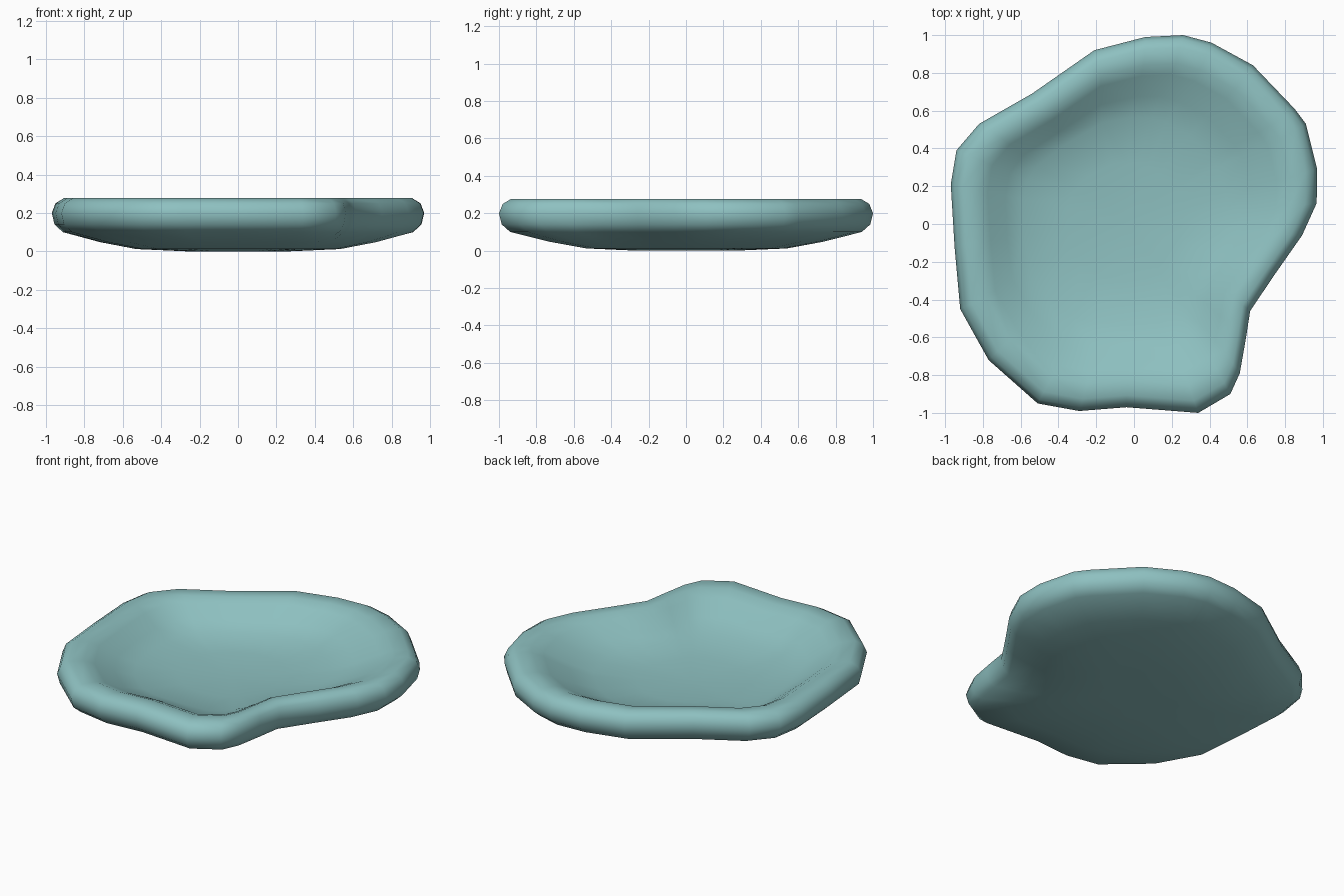
import bpy, bmesh, math

if "Cube" in bpy.data.objects:
    bpy.data.objects.remove(bpy.data.objects["Cube"])

# irregular outline of the dish, seen from above
OUTLINE = [(0.06, 0.99), (0.26, 1.0), (0.41, 0.96), (0.63, 0.84), (0.85, 0.61),
           (0.91, 0.53), (0.97, 0.29), (0.967, 0.11), (0.89, -0.06), (0.75, -0.26),
           (0.615, -0.46), (0.59, -0.62), (0.56, -0.79), (0.51, -0.90), (0.34, -1.0),
           (-0.04, -0.97), (-0.29, -0.99), (-0.51, -0.95), (-0.77, -0.72),
           (-0.92, -0.45), (-0.95, -0.12), (-0.97, 0.21), (-0.94, 0.39),
           (-0.82, 0.53), (-0.54, 0.69), (-0.21, 0.92)]

# cross-section from underside, round the rim, down to the basin:
# (scale, z, roundness of the ring, shift of the ring towards the left)
PROFILE = [(0.28, 0.0, 0.6, 0), (0.56, 0.012, 0.4, 0), (0.75, 0.048, 0.2, 0),
           (0.94, 0.10, 0, 0), (0.985, 0.14, 0, 0), (1.0, 0.20, 0, 0),
           (0.98, 0.25, 0, 0), (0.935, 0.277, 0, 0), (0.85, 0.272, 0, 0),
           (0.79, 0.245, 0.03, 0.01), (0.68, 0.182, 0.2, 0.03),
           (0.57, 0.137, 0.45, 0.05), (0.33, 0.109, 0.8, 0.05)]


def ring_point(x, y, s, z, roundness, shift):
    r = math.hypot(x, y)
    k = s * (1 + roundness * (0.93 / r - 1))
    return (x * k - shift, y * k + shift * 0.3, z)


bm = bmesh.new()
rings = [[bm.verts.new(ring_point(x, y, *p)) for x, y in OUTLINE] for p in PROFILE]
n = len(OUTLINE)
for a, b in zip(rings, rings[1:]):
    for i in range(n):
        j = (i + 1) % n
        bm.faces.new((a[i], a[j], b[j], b[i]))

# close the underside and the basin floor
for ring, x, z in ((rings[0], 0, 0.0), (rings[-1], -0.05, 0.10)):
    c = bm.verts.new((x, 0, z))
    for i in range(n):
        bm.faces.new((ring[i], ring[(i + 1) % n], c))
bmesh.ops.recalc_face_normals(bm, faces=bm.faces)
for f in bm.faces:
    f.smooth = True

mesh = bpy.data.meshes.new("shallow_dish")
bm.to_mesh(mesh)
bm.free()
dish = bpy.data.objects.new("shallow_dish", mesh)
bpy.context.collection.objects.link(dish)

# single glaze colour
mat = bpy.data.materials.new("pale teal")
mat.diffuse_color = (0.27, 0.53, 0.53, 1)
mat.use_nodes = True
mat.node_tree.nodes["Principled BSDF"].inputs["Base Color"].default_value = mat.diffuse_color
mesh.materials.append(mat)
